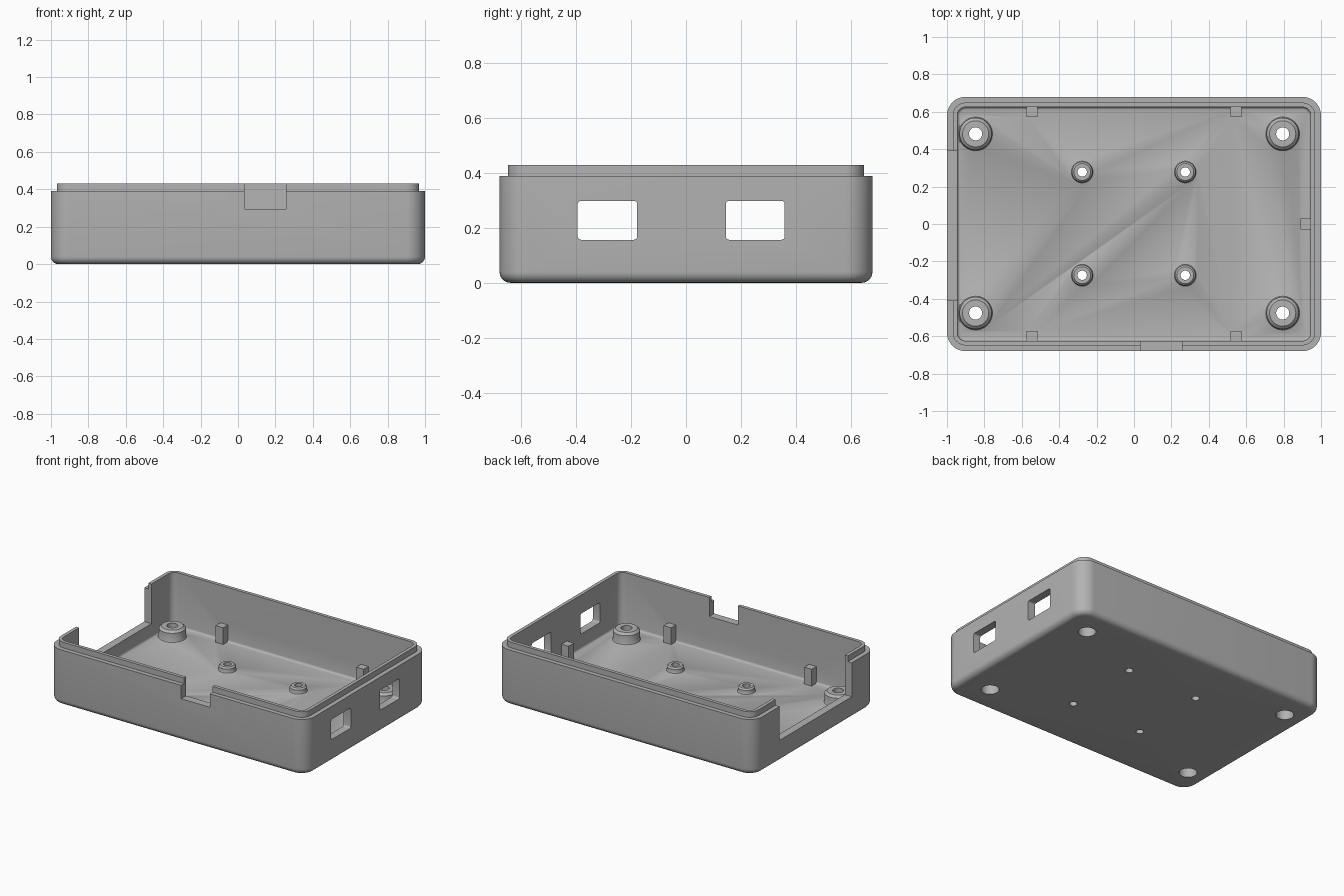
import bpy, bmesh, math

if "Cube" in bpy.data.objects:
    bpy.data.objects.remove(bpy.data.objects["Cube"])

grey = bpy.data.materials.new("plain grey")
grey.diffuse_color = (0.45, 0.45, 0.45, 1)
grey.use_nodes = True
grey.node_tree.nodes["Principled BSDF"].inputs["Base Color"].default_value = grey.diffuse_color


def make_object(name, bm):
    bmesh.ops.recalc_face_normals(bm, faces=bm.faces)
    mesh = bpy.data.meshes.new(name)
    bm.to_mesh(mesh)
    bm.free()
    mesh.materials.append(grey)
    obj = bpy.data.objects.new(name, mesh)
    bpy.context.collection.objects.link(obj)
    return obj


def loft(bm, rings):
    """Skin a stack of equal-length rings and cap both ends."""
    loops = [[bm.verts.new(p) for p in ring] for ring in rings]
    n = len(loops[0])
    for a, b in zip(loops, loops[1:]):
        for i in range(n):
            j = (i + 1) % n
            bm.faces.new((a[i], a[j], b[j], b[i]))
    bm.faces.new(loops[0][::-1])
    bm.faces.new(loops[-1])


def rounded_rect(hx, hy, r, steps=10):
    pts = []
    for k, (sx, sy) in enumerate(((1, 1), (-1, 1), (-1, -1), (1, -1))):
        for i in range(steps + 1):
            a = math.pi / 2 * (k + i / steps)
            pts.append((sx * (hx - r) + r * math.cos(a), sy * (hy - r) + r * math.sin(a)))
    return pts


def lathe(bm, x, y, profile, n=48):
    loft(bm, [[(x + r * math.cos(2 * math.pi * i / n), y + r * math.sin(2 * math.pi * i / n), z)
               for i in range(n)] for r, z in profile])


def box(bm, x0, x1, y0, y1, z0, z1):
    loft(bm, [[(x0, y0, z), (x1, y0, z), (x1, y1, z), (x0, y1, z)] for z in (z0, z1)])


FLOOR = 0.05

# Tray shell: (inset, height) going up the outside, over the lip, down the inside
section = []
for i in range(7):
    a = math.pi / 2 * i / 6
    section.append((0.04 * (1 - math.sin(a)), 0.04 * (1 - math.cos(a))))
section += [(0, 0.39), (0.031, 0.39), (0.031, 0.43), (0.055, 0.43)]
for i in range(5):
    a = math.pi / 2 * i / 4
    section.append((0.055 + 0.015 * (1 - math.cos(a)), FLOOR + 0.015 * (1 - math.sin(a))))
bm = bmesh.new()
loft(bm, [[(x, y, z) for x, y in rounded_rect(1 - d, 0.68 - d, 0.1 - d)] for d, z in section])
tray = make_object("tray", bm)

big_posts = [(x, y) for x in (-0.847, 0.795) for y in (-0.476, 0.482)]
small_posts = [(x, y) for x in (-0.277, 0.274) for y in (-0.274, 0.278)]

# Screw posts and wall pegs, fused to the tray
bm = bmesh.new()
for x, y in big_posts:
    lathe(bm, x, y, [(0.09, 0.02), (0.096, FLOOR), (0.09, FLOOR + 0.003), (0.087, FLOOR + 0.01),
                     (0.086, 0.115), (0.07, 0.13)])
for x, y in small_posts:
    lathe(bm, x, y, [(0.055, 0.02), (0.064, FLOOR), (0.058, FLOOR + 0.003), (0.055, FLOOR + 0.01),
                     (0.055, 0.08), (0.045, 0.09)])
for x in (-0.545, 0.545):
    for s in (-1, 1):
        ys = sorted((s * 0.573, s * 0.64))
        box(bm, x - 0.029, x + 0.029, ys[0], ys[1], 0.02, 0.168)
box(bm, 0.89, 0.96, -0.03, 0.03, 0.02, 0.168)
fittings = make_object("posts_and_pegs", bm)

# Cutters: screw holes, port windows, front notch, left opening
bm = bmesh.new()
for x, y in big_posts:
    lathe(bm, x, y, [(0.057, -0.05), (0.057, 0.07), (0.035, 0.07), (0.035, 0.3)])
for x, y in small_posts:
    lathe(bm, x, y, [(0.025, -0.05), (0.025, 0.3)])
for y0, y1 in ((-0.395, -0.178), (0.145, 0.36)):
    outline = rounded_rect((y1 - y0) / 2, 0.071, 0.012, 4)
    loft(bm, [[(x, (y0 + y1) / 2 + u, 0.228 + v) for u, v in outline] for x in (0.93, 1.1)])
box(bm, 0.035, 0.257, -0.8, -0.6, 0.296, 0.6)
box(bm, -1.1, -0.92, -0.41, 0.39, 0.152, 0.6)
cutters = make_object("cutters", bm)

# Fuse, cut, shade
for helper, op in ((fittings, 'UNION'), (cutters, 'DIFFERENCE')):
    helper.hide_render = True
    mod = tray.modifiers.new(op.lower(), 'BOOLEAN')
    mod.operation, mod.object, mod.solver = op, helper, 'EXACT'
    with bpy.context.temp_override(object=tray, active_object=tray):
        bpy.ops.object.modifier_apply(modifier=mod.name)
    bpy.data.objects.remove(helper)
bpy.context.view_layer.objects.active = tray
tray.select_set(True)
bpy.ops.object.shade_smooth_by_angle(angle=math.radians(30))
